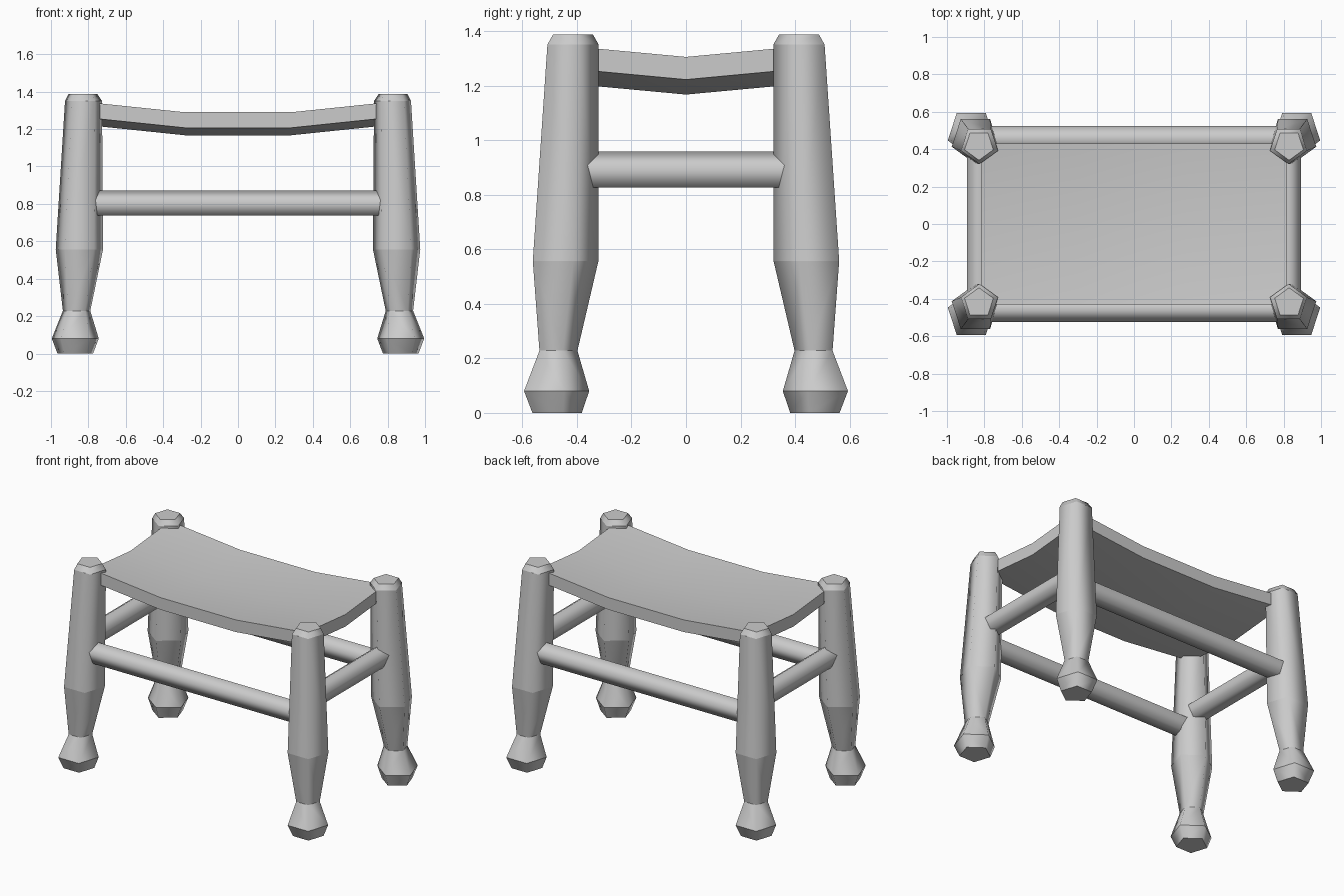
import bpy, bmesh
from math import cos, sin, radians
from mathutils import Vector

if "Cube" in bpy.data.objects:
    bpy.data.objects.remove(bpy.data.objects["Cube"])


def finish(bm, name, is_sharp):
    """Turn a bmesh into a smooth-shaded object with chosen sharp edges."""
    bmesh.ops.recalc_face_normals(bm, faces=bm.faces)
    for f in bm.faces:
        f.smooth = True
    for e in bm.edges:
        e.smooth = not is_sharp(e)
    me = bpy.data.meshes.new(name)
    bm.to_mesh(me)
    bm.free()
    ob = bpy.data.objects.new(name, me)
    bpy.context.collection.objects.link(ob)
    return ob


def loft(name, rings):
    """Skin a capped tube through rings of points; ring edges stay sharp."""
    bm = bmesh.new()
    loops = [[bm.verts.new(p) for p in ring] for ring in rings]
    ring_of = {v: i for i, loop in enumerate(loops) for v in loop}
    n = len(loops[0])
    for a, b in zip(loops, loops[1:]):
        for i in range(n):
            j = (i + 1) % n
            bm.faces.new((a[i], a[j], b[j], b[i]))
    bm.faces.new(loops[0])
    bm.faces.new(loops[-1])
    return finish(bm, name, lambda e: ring_of[e.verts[0]] == ring_of[e.verts[1]])


def pentagon(r, start):
    return [(r * cos(radians(start + 72 * i)), r * sin(radians(start + 72 * i)))
            for i in range(5)]


# Legs: five-sided turned posts, leaning inward (z, centre x, centre y, radius)
LEG = [(0.00, 0.870, 0.482, 0.100),
       (0.08, 0.870, 0.487, 0.132),
       (0.228, 0.863, 0.475, 0.077),
       (0.557, 0.848, 0.454, 0.133),
       (1.35, 0.826, 0.424, 0.104),
       (1.387, 0.829, 0.422, 0.081)]
for sy, end in ((-1, "front"), (1, "back")):
    for sx, side in ((-1, "left"), (1, "right")):
        loft(f"{end}_{side}_leg",
             [[(sx * (cx + u), sy * (cy + v), z) for u, v in pentagon(r, 54)]
              for z, cx, cy, r in LEG])

# Rails: five-sided bars running into the legs
for s, end, side in ((-1, "front", "left"), (1, "back", "right")):
    loft(f"{end}_rail", [[(x, s * 0.455 + u, 0.798 + v) for u, v in pentagon(0.073, 90)]
                         for x in (-0.83, 0.83)])
    loft(f"{side}_rail", [[(s * 0.824 + u, y, 0.885 + v) for u, v in pentagon(0.073, 90)]
                          for y in (-0.43, 0.43)])

# Seat: thin sagging slab
bm = bmesh.new()
XS, YS = (-0.815, -0.285, 0.285, 0.815), (-0.43, 0, 0.43)
grid = [[bm.verts.new((x, y, 1.345 - 0.055 * (abs(x) < 0.5) - 0.04 * (y == 0)))
         for x in XS] for y in YS]
for lo, hi in zip(grid, grid[1:]):
    for i in range(3):
        bm.faces.new((lo[i], lo[i + 1], hi[i + 1], hi[i]))
ext = bmesh.ops.extrude_face_region(bm, geom=bm.faces[:], use_keep_orig=True)
low = [g for g in ext["geom"] if isinstance(g, bmesh.types.BMVert)]
bmesh.ops.translate(bm, verts=low, vec=Vector((0, 0, -0.083)))
finish(bm, "seat", lambda e: e.calc_face_angle(0) > radians(30))
